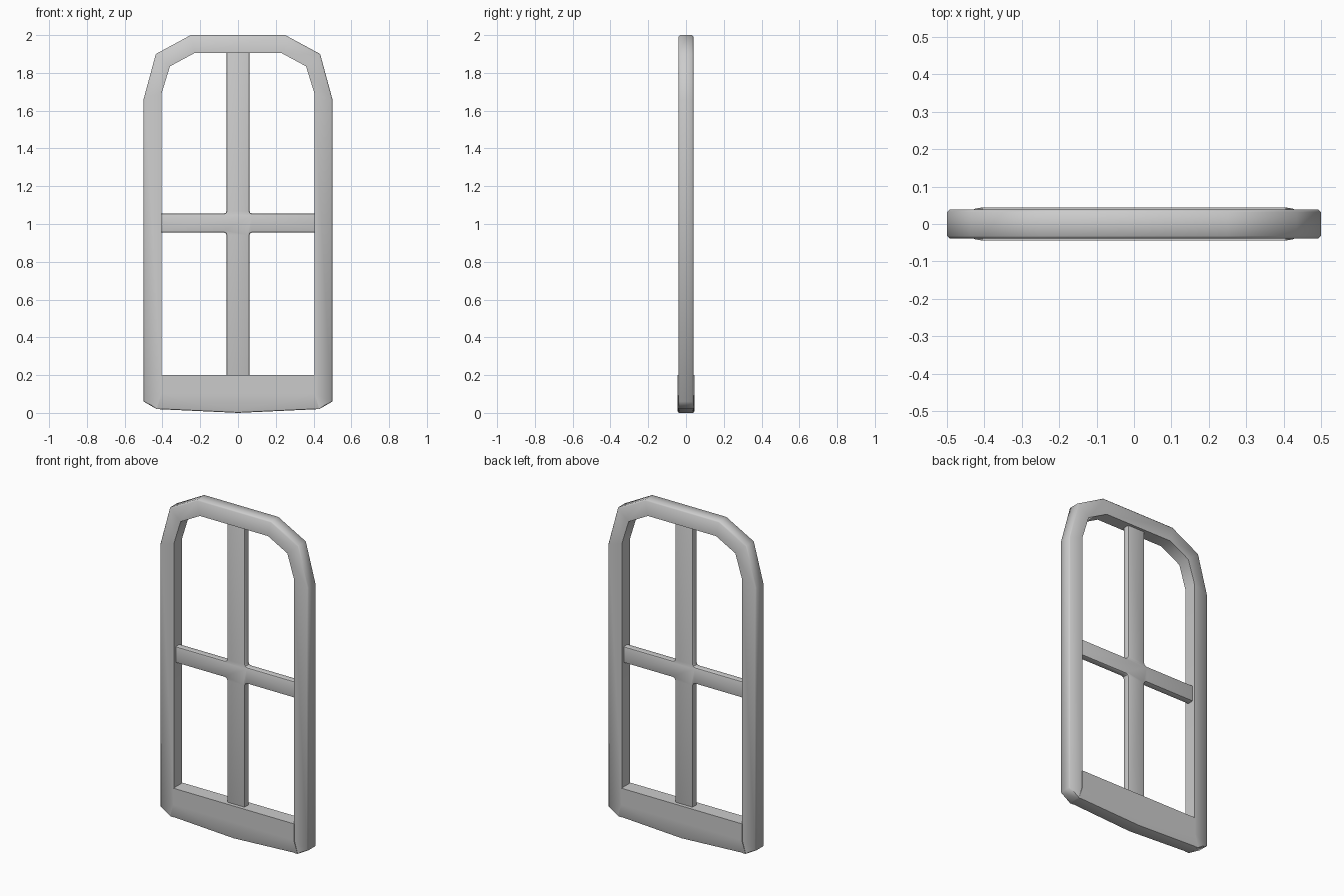
import bpy, bmesh, math

if "Cube" in bpy.data.objects:
    bpy.data.objects.remove(bpy.data.objects["Cube"])


def finish(bm, name, angle=35):
    bmesh.ops.recalc_face_normals(bm, faces=bm.faces)
    me = bpy.data.meshes.new(name)
    bm.to_mesh(me)
    bm.free()
    ob = bpy.data.objects.new(name, me)
    bpy.context.collection.objects.link(ob)
    bpy.ops.object.select_all(action='DESELECT')
    ob.select_set(True)
    bpy.context.view_layer.objects.active = ob
    bpy.ops.object.shade_smooth_by_angle(angle=math.radians(angle))
    return ob


def slab(name, outline, bevel):
    """Extruded outline of (x, half depth, z) points."""
    bm = bmesh.new()
    front = [bm.verts.new((x, -d, z)) for x, d, z in outline]
    back = [bm.verts.new((x, d, z)) for x, d, z in outline]
    n = len(outline)
    faces = [bm.faces.new(front), bm.faces.new(back[::-1])]
    for i in range(n):
        j = (i + 1) % n
        bm.faces.new((front[i], back[i], back[j], front[j]))
    rim = bevel(faces)
    if rim:
        bmesh.ops.recalc_face_normals(bm, faces=bm.faces)
        bmesh.ops.bevel(bm, geom=rim[0], offset=rim[1], segments=2,
                        profile=0.5, affect='EDGES')
    return finish(bm, name)


# Arched frame: outer and inner path points, right half from bottom to top
outer = [(0.43, 0.02), (0.5, 0.06), (0.5, 1.66), (0.435, 1.90), (0.25, 2.0)]
inner = [(0.405, 0.02), (0.405, 0.1), (0.405, 1.69), (0.36, 1.835), (0.23, 1.905)]
outer += [(-x, z) for x, z in reversed(outer)]
inner += [(-x, z) for x, z in reversed(inner)]
D = 0.039
bm = bmesh.new()
rings = []
for (ox, oz), (ix, iz) in zip(outer, inner):
    ring = []
    for t, y in [(0, -D + .007), (.08, -D), (1, -D), (1, D), (.08, D), (0, D - .007)]:
        ring.append(bm.verts.new((ox + (ix - ox) * t, y, oz + (iz - oz) * t)))
    rings.append(ring)
for a, b in zip(rings, rings[1:]):
    for i in range(6):
        j = (i + 1) % 6
        bm.faces.new((a[i], a[j], b[j], b[i]))
bm.faces.new(rings[0])
bm.faces.new(rings[-1])
finish(bm, "arched_frame", 50)

# Bottom rail, slightly proud of the frame and thinning to its ends
R = 0.044
slab("bottom_rail",
     [(-0.407, R, 0.2), (-0.407, R, 0.1), (-0.43, 0.04, 0.02), (0, R, 0.0),
      (0.43, 0.04, 0.02), (0.407, R, 0.1), (0.407, R, 0.2)],
     lambda f: ([e for e in f[0].edges[:] + f[1].edges[:]
                 if max(v.co.z for v in e.verts) < 0.05], 0.008))

# Glazing bars: one cross with softened inner corners and edges
W, H, X, C, G = 0.06, 0.05, 0.41, 0.015, 0.022
Z0, ZM, Z1 = 0.19, 1.005, 1.915
quarter = [(W, Z1), (W, ZM + H + C), (W + C * .3, ZM + H + C * .3), (W + C, ZM + H), (X, ZM + H)]
low = [(W, Z0), (W, ZM - H - C), (W + C * .3, ZM - H - C * .3), (W + C, ZM - H), (X, ZM - H)]
right = quarter + low[::-1]
cross = right + [(-x, z) for x, z in reversed(right)]
slab("glazing_bars", [(x, G, z) for x, z in cross],
     lambda f: (f[0].edges[:] + f[1].edges[:], 0.009))
